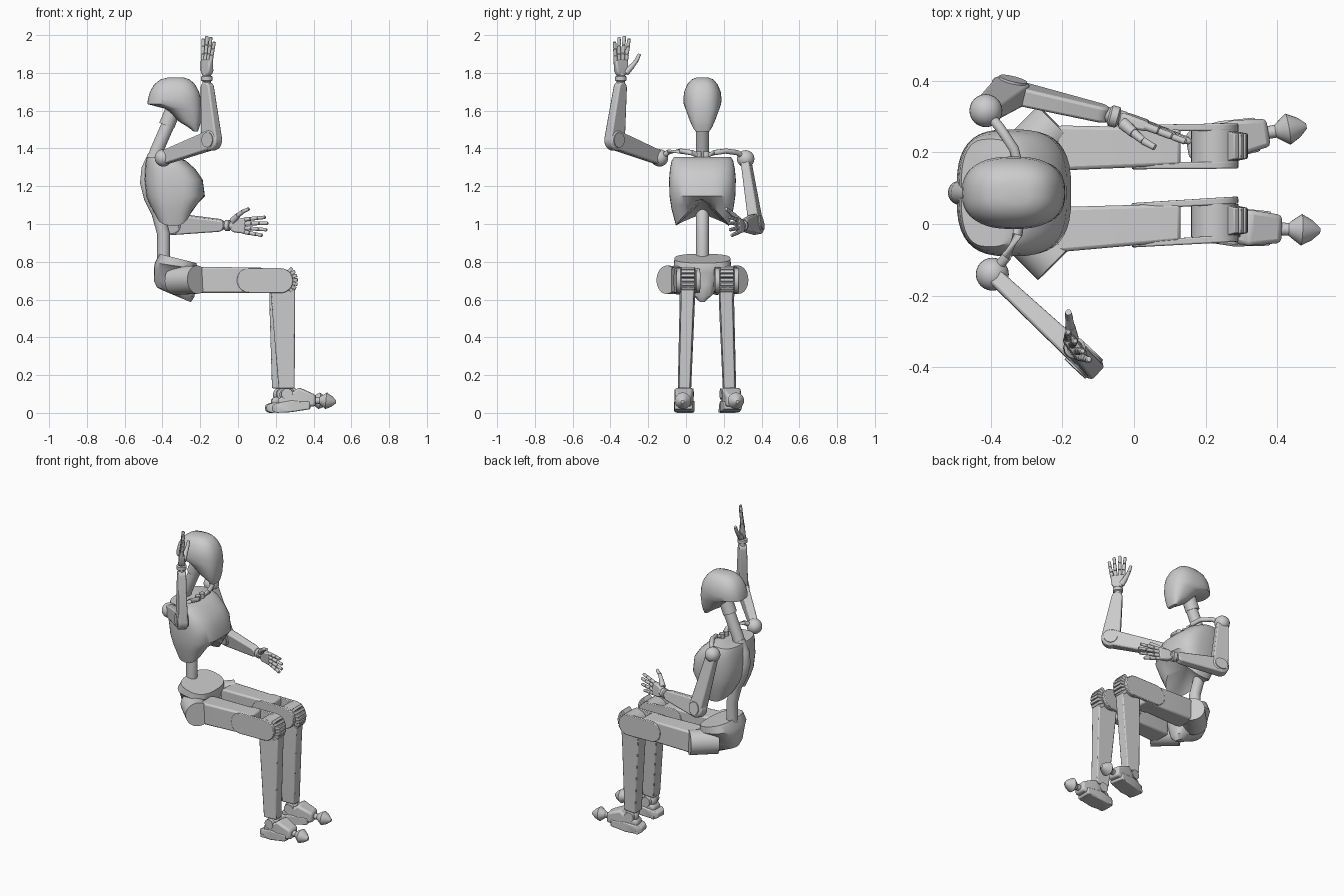
import bpy, bmesh
from math import sin, cos, pi, radians
from mathutils import Vector as V, Matrix

if "Cube" in bpy.data.objects:
    bpy.data.objects.remove(bpy.data.objects["Cube"])

MID = 0.087  # body's centre plane in y


def mesh(name, verts, faces, bevel=0, angle=35):
    bm = bmesh.new()
    vs = [bm.verts.new(v) for v in verts]
    for f in faces:
        bm.faces.new([vs[i] for i in f])
    bmesh.ops.recalc_face_normals(bm, faces=bm.faces)
    me = bpy.data.meshes.new(name)
    bm.to_mesh(me)
    bm.free()
    me.shade_smooth()
    me.set_sharp_from_angle(angle=radians(angle))
    ob = bpy.data.objects.new(name, me)
    bpy.context.collection.objects.link(ob)
    if bevel:
        m = ob.modifiers.new("bevel", 'BEVEL')
        m.width, m.segments, m.limit_method = bevel, 2, 'ANGLE'
    return ob


def loft(name, rings, bevel=0, dip=None):
    n = len(rings[0])
    verts = [p for r in rings for p in r]
    faces = [(k*n+i, k*n+(i+1) % n, (k+1)*n+(i+1) % n, (k+1)*n+i)
             for k in range(len(rings)-1) for i in range(n)]
    faces.append(tuple(range(n)))
    last = (len(rings)-1)*n
    if dip:  # hollowed underside
        verts.append(dip)
        faces += [(last+i, last+(i+1) % n, len(verts)-1) for i in range(n)]
    else:
        faces.append(tuple(range(last, last+n)))
    return mesh(name, verts, faces, bevel)


def ring(z, x0, x1, hy, power=2.4, tilt=0, n=40, y=MID):
    pts = []
    for i in range(n):
        c, s = cos(2*pi*i/n), sin(2*pi*i/n)
        px = (x0+x1)/2 + (x1-x0)/2*abs(c)**(2/power)*(1 if c > 0 else -1)
        py = y + hy*abs(s)**(2/power)*(1 if s > 0 else -1)
        pts.append(V((px, py, z - tilt*(px-x0))))
    return pts


def tube(name, pts, radii, n=20, angle=35):
    pts = [V(p) for p in pts]
    if not isinstance(radii, (list, tuple)):
        radii = [radii]*len(pts)
    rings = []
    for k, p in enumerate(pts):
        t = pts[min(k+1, len(pts)-1)] - pts[max(k-1, 0)]
        side = t.cross(V((0.31, 0.9, 0.2))).normalized()
        up = side.cross(t).normalized()
        rings.append([p + radii[k]*(side*cos(2*pi*i/n)+up*sin(2*pi*i/n)) for i in range(n)])
    return loft(name, rings)


def limb(name, a, b, ra, rb, normal, ta, tb, bevel=0.008, n=10):
    """Tapered slab with rounded ends; round profile lies across the normal."""
    a, b, nrm = V(a), V(b), V(normal).normalized()
    d = (b-a).normalized()
    h = nrm.cross(d).normalized()
    nrm = d.cross(h).normalized()
    rings = []
    for s in (-1, 1):
        r = [a + ra*(d*cos(t)+h*sin(t)) + nrm*s*ta/2 for t in [pi/2+pi*i/n for i in range(n+1)]]
        r += [b + rb*(d*cos(t)+h*sin(t)) + nrm*s*tb/2 for t in [-pi/2+pi*i/n for i in range(n+1)]]
        rings.append(r)
    return loft(name, rings, bevel)


def ball(name, c, r):
    bm = bmesh.new()
    bmesh.ops.create_uvsphere(bm, u_segments=24, v_segments=14, radius=r, matrix=Matrix.Translation(c))
    me = bpy.data.meshes.new(name)
    bm.to_mesh(me)
    bm.free()
    me.shade_smooth()
    bpy.context.collection.objects.link(bpy.data.objects.new(name, me))


def rect(o, fwd, side, up, f, w, z0, z1):
    return [o+fwd*f+side*sw*w/2+up*z for sw, z in ((-1, z0), (1, z0), (1, z1), (-1, z1))]


# head
loft("head", [ring(z, a, b, h, 2.5) for z, a, b, h in (
    (1.776, -.37, -.29, .03), (1.765, -.41, -.255, .058), (1.74, -.443, -.228, .08),
    (1.70, -.466, -.206, .097), (1.66, -.477, -.196, .101), (1.635, -.48, -.193, .099),
    (1.61, -.385, -.192, .09), (1.545, -.317, -.195, .066), (1.51, -.26, -.205, .05),
    (1.49, -.235, -.212, .036))])

# spine and neck
tube("spine", [(-.395, MID, .78), (-.395, MID, .95), (-.425, MID, 1.06), (-.465, MID, 1.14),
               (-.485, MID, 1.22), (-.478, MID, 1.29), (-.445, MID, 1.36)], .034)
tube("neck", [(-.455, MID, 1.32), (-.43, MID, 1.39), (-.36, MID, 1.55)], .035)
tube("neck_joint", [(-.378, MID, 1.52), (-.345, MID, 1.60)], .042)

# chest with an arched, hollow underside
chest = [ring(z, a, b, h, 2.9) for z, a, b, h in (
    (1.355, -.482, -.32, .15), (1.335, -.488, -.275, .163), (1.29, -.492, -.225, .172),
    (1.235, -.495, -.187, .177), (1.147, -.485, -.175, .174))]
for z, a, b, h in ((1.08, -.465, -.205, .164), (.99, -.43, -.245, .14)):
    r = ring(z, a, b, h, 2.9)
    for p in r:
        p.z += (1.13-z)*max(0, 1-abs(p.y-MID)/h)**.8*(1 if p.x > -.33 else .45)
    chest.append(r)
loft("chest", chest, dip=V((-.34, MID, 1.12)))

# pelvis
loft("pelvis", [ring(z, a, b, h, 2.6, t) for z, a, b, h, t in (
    (.842, -.415, -.22, .148, .25), (.795, -.44, -.215, .152, .15), (.765, -.445, -.22, .12, .1),
    (.70, -.445, -.225, .085, .1), (.665, -.43, -.23, .06, .25), (.645, -.39, -.25, .025, .42))])

# legs: hip, knee, ankle, heading of the foot in y, shift in x
for side, sg, hy, ky, ay, head, dx in (("right", -1, -.015, .01, -.008, -.04, 0),
                                       ("left", 1, .212, .217, .23, .17, -.035)):
    Y, Z = V((0, 1, 0)), V((0, 0, 1))
    tube(side+"_hip_drum", [(-.335, MID+sg*.07, .70), (-.215, MID+sg*.19, .705)], .075, 32)
    hip, knee = V((-.20, hy, .705)), V((.225, ky, .70))
    fwd = (knee-hip).normalized()
    loft(side+"_thigh", [
        rect(hip, fwd, Y, Z, -.03, .115, -.065, .06),
        rect(hip, fwd, Y, Z, .0, .125, -.07, .068),
        rect(hip, fwd, Y, Z, .33, .105, -.066, .068)], .01)
    for s in (-1, 1):  # fork plates
        o = Y*s*.053
        limb(side+"_knee_plate", hip+fwd*.26+o, knee+o, .066, .066, Y, .018, .02, .004)
    tube(side+"_knee_drum", [knee-Y*.046, knee+Y*.046], .066, 32)
    for i in range(7):  # knee ridges
        t = radians(-42+i*15)
        r, q = V((cos(t), 0, sin(t))), V((-sin(t), 0, cos(t)))
        loft(side+"_knee_ridge", [rect(knee+r*f, r, Y, q, 0, w, -.009, .009)
                                  for f, w in ((.055, .085), (.092, .07))], .003)
    # shin
    ank = V((.262+dx, ay, .1))
    loft(side+"_shin", [
        [V((x+dx*k, yy, z)) for x, yy in ((x0, yc-w), (x1, yc-w*.8), (x1, yc+w*.8), (x0, yc+w))]
        for z, x0, x1, yc, w, k in ((.70, .17, .30, ky, .043, 0), (.60, .176, .302, ky-.003, .041, .3),
                                    (.13, .215, .30, ay, .036, 1))], .006)
    # foot
    f = V((1, head, 0)).normalized()
    w = Z.cross(f)
    ball(side+"_ankle", ank-Z*.005, .042)
    tube(side+"_ankle_pin", [ank-w*.048, ank+w*.048], .03)
    flat = V((ank.x, ank.y, 0))
    loft(side+"_sole", [rect(flat, f, w, Z, *p) for p in (
        (-.08, .06, .012, .04), (-.06, .09, 0, .05), (.02, .108, .004, .065), (.12, .095, .02, .06))], .006)
    for i in range(5):  # tread bars
        loft(side+"_tread", [rect(flat, f, w, Z, -.06+i*.036+e, .095, .001+i*.004, .02+i*.004)
                             for e in (0, .02)])
    loft(side+"_foot_top", [rect(flat, f, w, Z, *p) for p in (
        (-.05, .07, .04, .075), (.035, .095, .03, .115), (.06, .10, .03, .135),
        (.15, .078, .035, .095))], .012)
    tube(side+"_toe", [flat+f*a+Z*z for a, z in (
        (.14, .065), (.17, .065), (.18, .065), (.205, .064), (.235, .06), (.257, .058))],
        [.018, .018, .026, .044, .028, .008])


# arms
def hand(side, o, L, W, N):
    o, L, W, N = V(o), V(L).normalized(), V(W).normalized(), V(N).normalized()
    P = lambda l, w, n=0: o+L*l+W*w+N*n
    tube(side+"_wrist", [P(-.02, 0), P(.005, 0), P(.01, 0), P(.03, 0), P(.035, 0), P(.05, 0)],
         [.022, .022, .03, .03, .022, .022])
    loft(side+"_palm", [rect(o, L, W, N, *p) for p in (
        (.035, .045, -.017, .017), (.06, .072, -.018, .02), (.12, .085, -.013, .013))], .008)
    for b, t, tip in ((.033, .046, .232), (.011, .015, .245), (-.012, -.02, .24), (-.033, -.05, .215)):
        d = (tip-.11)/3
        for k, r in enumerate((.0115, .0105, .0095)):
            u0, u1 = k/3, (k+1)/3
            tube(side+"_finger", [P(.11+d*k, b+(t-b)*u0, .004*k), P(.11+d*(k+.9), b+(t-b)*u1, .004*k+.003),
                                  P(.11+d*(k+1), b+(t-b)*u1, .004*k+.004)], [r, r*.95, r*.6], 12)
    th = [P(.05, .025, .01), P(.085, .055, .025), P(.115, .076, .037), P(.15, .09, .045)]
    for k, r in enumerate((.018, .013, .011)):
        tube(side+"_thumb", [th[k], th[k+1]], [r, r*.8], 12)


for side, sh, el, wr, L, W, N, clav in (
    ("right", (-.395, -.14, 1.35), (-.14, -.378, 1.445), (-.165, -.345, 1.75),
     (0, 0, 1), (-.6, .8, 0), (.8, .6, 0),
     [(-.335, .066, 1.362), (-.315, .03, 1.378), (-.325, -.03, 1.386), (-.355, -.09, 1.382)]),
    ("left", (-.413, .316, 1.345), (-.345, .37, 1.0), (-.075, .305, .992),
     (.962, -.26, -.01), (0, -.1, 1), (-.26, -.96, 0),
     [(-.335, .108, 1.362), (-.32, .15, 1.378), (-.335, .21, 1.386), (-.375, .27, 1.378)])):
    S, E, R = V(sh), V(el), V(wr)
    n = (E-S).cross(R-E).normalized()
    ball(side+"_shoulder", S, .046)
    tube(side+"_collar_bone", clav+[sh], .014, 14)
    tube(side+"_collar_knob", [V(clav[0])-V((0, 0, .02)), V(clav[0])+V((0, 0, .022))], .017)
    limb(side+"_upper_arm", S+(E-S)*.06, E, .037, .05, n, .045, .062)
    limb(side+"_forearm", E, E+(R-E)*.9, .056, .032, n, .054, .046)
    tube(side+"_elbow_pin", [E-n*.036, E+n*.036], .04, 24)
    hand(side, R, L, W, N)
